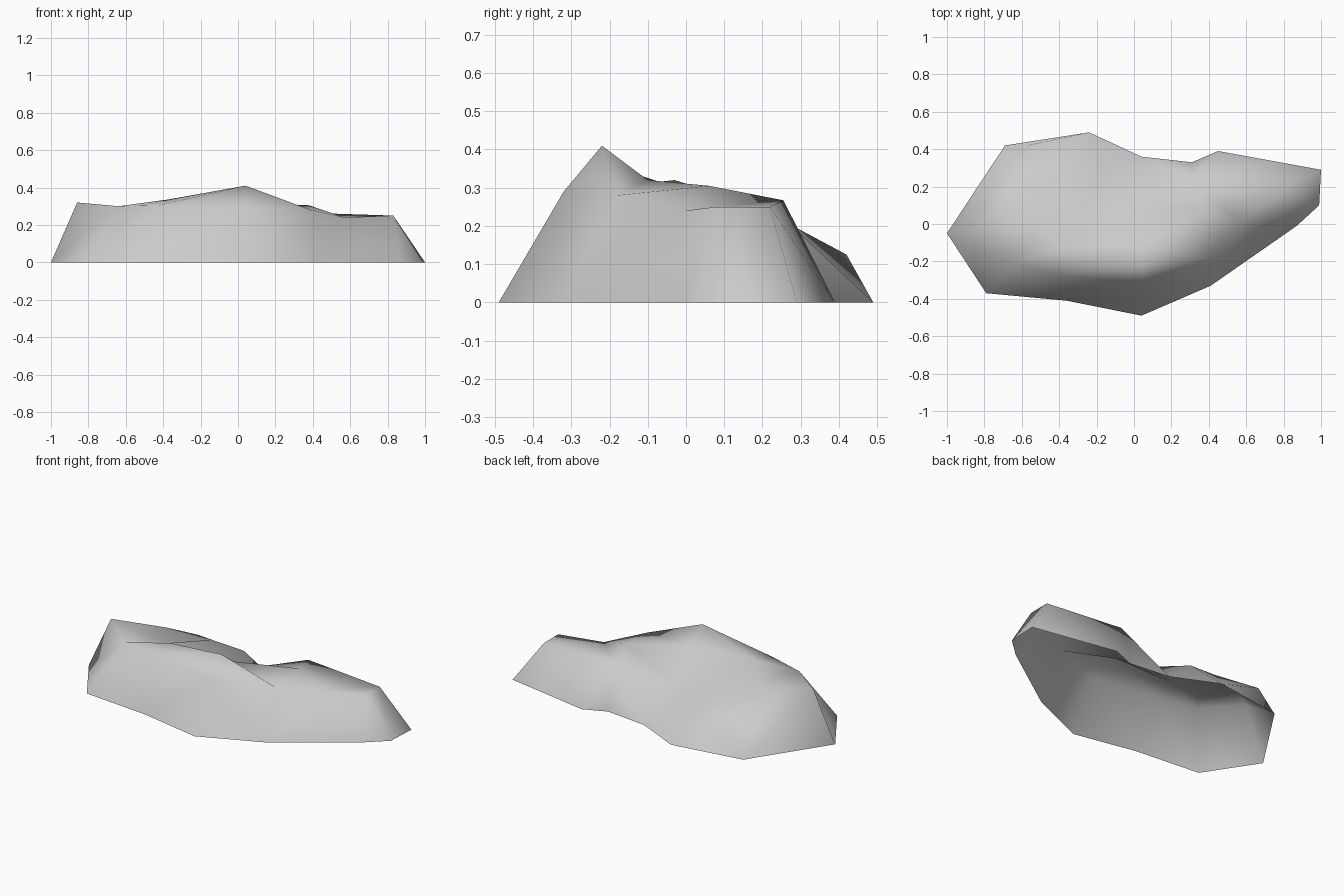
import bpy
from mathutils import Vector, geometry

if "Cube" in bpy.data.objects:
    bpy.data.objects.remove(bpy.data.objects["Cube"])

# Ground outline of the rock, counter-clockwise
outline = [(-1, -.05), (-.79, -.37), (-.36, -.41), (.04, -.49), (.41, -.33),
           (.87, -.01), (.99, .10), (1, .29), (.45, .39), (.31, .33),
           (.04, .36), (-.24, .49), (-.69, .42)]

# Named high points of the surface
crown = {
    "left_tip": (-.86, -.03, .32), "left_ridge": (-.64, -.21, .30),
    "left_bulge": (-.42, -.27, .305), "front_bulge": (.04, -.32, .29),
    "mid_ridge": (-.38, -.13, .335), "peak": (.04, -.22, .41),
    "behind_peak": (.04, -.10, .32), "right_ridge": (.39, -.18, .28),
    "inner_ridge": (.38, .06, .305), "saddle": (.57, 0, .24),
    "right_front": (.83, .08, .25), "right_back": (.83, .22, .25),
    "back_knob": (.31, .255, .267), "hollow": (0, .12, .185),
    "back_dip": (-.17, .30, .178), "back_shoulder": (-.37, .27, .205),
    "back_left": (-.57, .42, .125), "left_plateau": (-.61, .16, .26),
    "left_dip": (-.50, -.02, .255),
}

# Ridge lines that must stay as edges
ridges = [["left_tip", "left_ridge", "mid_ridge", "peak", "right_ridge", "saddle",
           "right_front", "right_back", "back_knob", "hollow", "back_dip",
           "back_shoulder", "back_left"],
          ["left_ridge", "left_bulge", "front_bulge", "right_ridge"],
          ["left_bulge", "mid_ridge", "behind_peak", "inner_ridge", "back_knob"],
          ["peak", "behind_peak", "hollow"],
          ["front_bulge", "peak"],
          ["right_ridge", "inner_ridge", "saddle"],
          ["left_tip", "left_plateau", "back_shoulder"],
          ["saddle", "back_knob"]]

names = list(crown)
n = len(outline)
points = [Vector((x, y, 0)) for x, y in outline] + [Vector(crown[k]) for k in names]
index = {k: n + i for i, k in enumerate(names)}
edges = [(i, (i + 1) % n) for i in range(n)] + [(0, index["left_ridge"])]
for line in ridges:
    edges += [(index[a], index[b]) for a, b in zip(line, line[1:])]

# Triangulate in plan, keep only what lies inside the outline, then lift
flat, _, tris, origin, _, _ = geometry.delaunay_2d_cdt(
    [p.xy for p in points], edges, [list(range(n))], 1, 1e-5)
verts = []
for co, src in zip(flat, origin):
    z = points[src[0]].z if src else .25
    verts.append((co.x, co.y, z))

# Rock shell, open underneath
mesh = bpy.data.meshes.new("rock")
mesh.from_pydata(verts, [], [list(t) for t in tris])
for poly in mesh.polygons:
    if poly.normal.z < 0:
        poly.flip()
    poly.use_smooth = True
mesh.update()

stone = bpy.data.materials.new("stone grey")
stone.diffuse_color = (.6, .6, .6, 1)
stone.use_nodes = True
stone.node_tree.nodes["Principled BSDF"].inputs["Base Color"].default_value = stone.diffuse_color
mesh.materials.append(stone)
rock = bpy.data.objects.new("rock", mesh)
bpy.context.collection.objects.link(rock)
